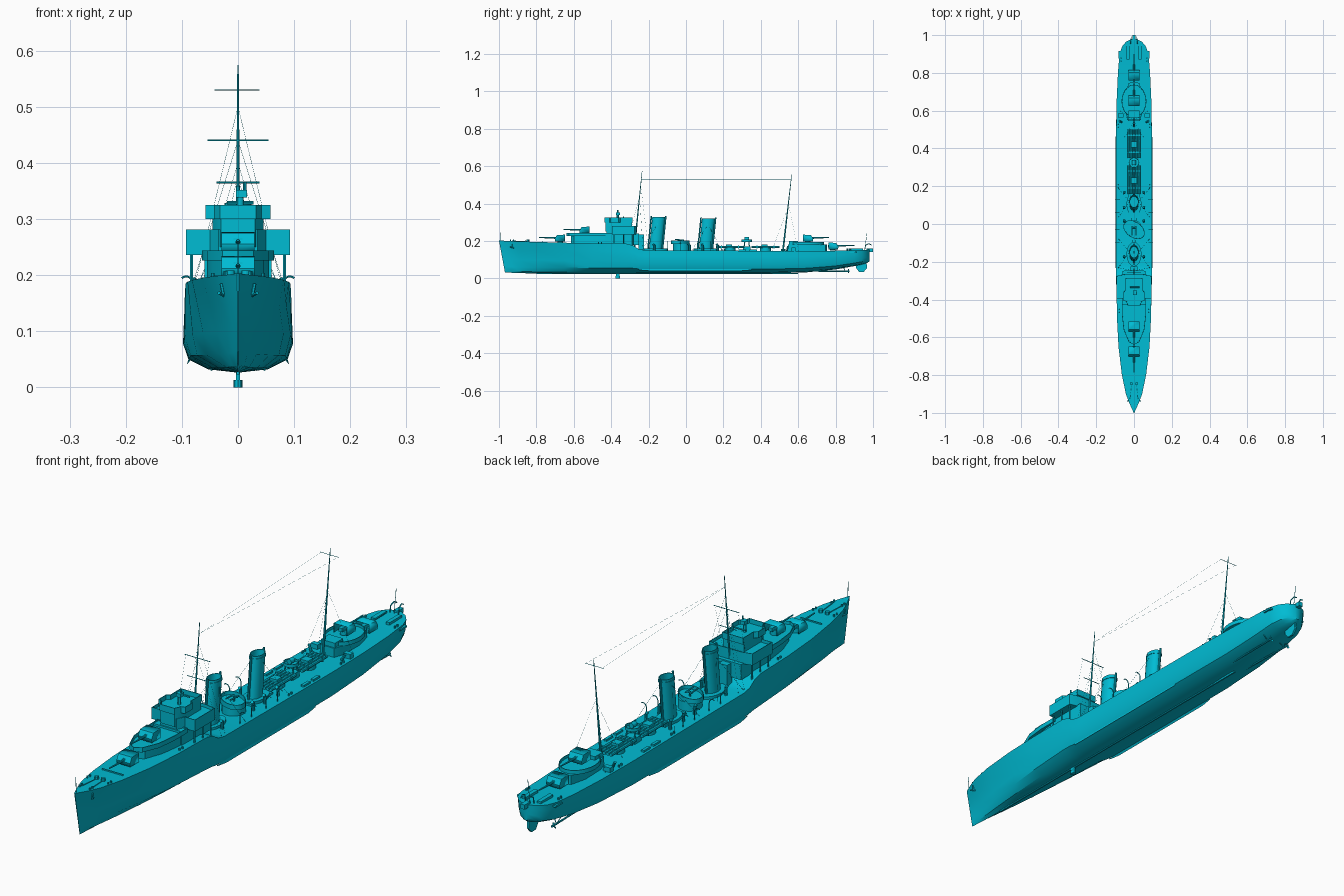
import bpy, bmesh, math
from math import sin, cos, pi
from mathutils import Vector, Matrix

if "Cube" in bpy.data.objects:
    bpy.data.objects.remove(bpy.data.objects["Cube"])

paint = bpy.data.materials.new("cyan_paint")
paint.diffuse_color = (0.0, 0.503, 0.658, 1)
paint.use_nodes = True
paint.node_tree.nodes["Principled BSDF"].inputs["Base Color"].default_value = paint.diffuse_color


def finish(name, bm):
    bmesh.ops.recalc_face_normals(bm, faces=bm.faces[:])
    me = bpy.data.meshes.new(name)
    bm.to_mesh(me)
    bm.free()
    me.materials.append(paint)
    ob = bpy.data.objects.new(name, me)
    bpy.context.collection.objects.link(ob)
    return ob


def add_box(bm, x0, x1, y0, y1, z0, z1):
    m = Matrix.Translation(((x0 + x1) / 2, (y0 + y1) / 2, (z0 + z1) / 2))
    bmesh.ops.create_cube(bm, size=1, matrix=m @ Matrix.Diagonal((x1 - x0, y1 - y0, z1 - z0, 1)))


def box(name, *b):
    bm = bmesh.new()
    add_box(bm, *b)
    return finish(name, bm)


def add_tube(bm, p, q, r, r2=None, n=8):
    p, q = Vector(p), Vector(q)
    d = q - p
    m = Matrix.Translation((p + q) / 2) @ d.to_track_quat('Z', 'Y').to_matrix().to_4x4()
    bmesh.ops.create_cone(bm, cap_ends=True, segments=n, radius1=r, radius2=r if r2 is None else r2,
                          depth=d.length, matrix=m)


def pipes(name, paths, r, n=8):
    bm = bmesh.new()
    for path in paths:
        for p, q in zip(path, path[1:]):
            add_tube(bm, p, q, r, n=n)
    return finish(name, bm)


def loft(name, rings, well=0.0, wall=0.003):
    """Skin closed rings; a well depth sinks the last cap inside a bulwark."""
    bm = bmesh.new()
    vs = [[bm.verts.new(p) for p in ring] for ring in rings]
    n = len(vs[0])
    for a, b in zip(vs, vs[1:]):
        for i in range(n):
            bm.faces.new((a[i], a[(i + 1) % n], b[(i + 1) % n], b[i]))
    bm.faces.new(vs[0])
    top = bm.faces.new(vs[-1])
    if well:
        bmesh.ops.recalc_face_normals(bm, faces=bm.faces[:])
        for t in (wall, .0003):
            bmesh.ops.inset_region(bm, faces=[top], thickness=t)
        for v in top.verts:
            v.co.z -= well
    return finish(name, bm)


def prism(name, outline, z0, z1, well=0.0):
    return loft(name, [[(x, y, z) for x, y in outline] for z in (z0, z1)], well)


def mirror(half):
    return half + [(-x, y) for x, y in reversed(half) if abs(x) > 1e-6]


def oval(cy, rx, ry, n=24, turn=0.0):
    pts = [(rx * cos(2 * pi * i / n), ry * sin(2 * pi * i / n)) for i in range(n)]
    return [(x * cos(turn) - y * sin(turn), cy + x * sin(turn) + y * cos(turn)) for x, y in pts]


# Hull: stations of y, deck half width, bilge half width, keel z, deck z
stations = [(-1, .0015, .001, .032, .203), (-.95, .024, .009, .03, .2), (-.9, .043, .019, .028, .198),
            (-.8, .064, .037, .027, .195), (-.65, .082, .062, .026, .191), (-.5, .09, .081, .026, .188),
            (-.32, .093, .094, .026, .186), (-.285, .094, .095, .026, .177), (-.255, .095, .096, .026, .158),
            (-.22, .095, .097, .026, .151), (.1, .095, .098, .026, .149), (.45, .095, .097, .027, .147),
            (.65, .092, .09, .033, .147), (.8, .085, .082, .048, .148), (.9, .077, .073, .066, .151),
            (.94, .063, .058, .074, .152), (.965, .042, .037, .081, .153), (.98, .012, .01, .09, .154)]
rings = []
for y, w, wb, zk, zd in stations:
    h = zd - zk
    prof = [(w, 1), (wb + (w - wb) * .55, .75), (wb, .42), (wb * .9, .19), (wb * .55, .05)]
    rake = .032 * max(0, min(1, (-.8 - y) / .2))
    half = [(x, y + rake * (1 - t), zk + t * h) for x, t in prof]
    rings.append(half + [(0, y + rake, zk)] + [(-x, b, c) for x, b, c in reversed(half)])
loft("hull", rings)
box("keel", -.003, .003, -.8, .6, .023, .03)

# Underwater gear
box("sonar_fairing", -.004, .004, -.375, -.355, .012, .03)
prism("sonar_dome", oval(-.365, .008, .013, 12), 0, .013)
rud = [(.905, .085), (.965, .09), (.968, .055), (.95, .035), (.925, .035), (.91, .055)]
loft("rudder", [[(x, y, z) for y, z in rud] for x in (-.004, .004)])
for s in (-1, 1):
    pipes("propeller_shaft", [[(s * .035, .6, .04), (s * .04, .875, .038)]], .0035)
    pipes("shaft_strut", [[(s * .04, .85, .038), (s * .02, .84, .065)], [(s * .04, .85, .038), (s * .055, .84, .068)]], .0015, 6)
    bm = bmesh.new()
    for k in range(3):
        m = Matrix.Translation((s * .04, .868, .038)) @ Matrix.Rotation(2 * pi * k / 3, 4, 'Y') @ Matrix.Translation((0, 0, .006)) @ Matrix.Rotation(.5, 4, 'Z')
        bmesh.ops.create_cube(bm, size=1, matrix=m @ Matrix.Diagonal((.008, .0015, .011, 1)))
    finish("propeller", bm)
    loft("bilge_keel", [[(s * .085, y, .048), (s * .088, y, .051), (s * (.086 + d), y, .046 - d)]
                        for y, d in ((-.25, .001), (-.2, .005), (.3, .005), (.35, .001))])
    # Anchors in the bow
    pipes("anchor", [[(s * .03, -.93, .185), (s * .026, -.93, .165)], [(s * .034, -.94, .168), (s * .024, -.92, .163)]], .003, 6)

# Forward gun deck and bridge
prism("forward_deckhouse", mirror([(0, -.615), (.022, -.6), (.045, -.53), (.055, -.45), (.058, -.27)]), .18, .228)
prism("gun_deck", mirror([(0, -.64), (.028, -.625), (.055, -.56), (.064, -.48), (.064, -.4)]), .226, .244, .012)
box("bridge_base", -.06, .06, -.43, -.25, .18, .24)
prism("bridge_wings", mirror([(0, -.425), (.035, -.425), (.05, -.395), (.093, -.395), (.093, -.275), (.05, -.265), (0, -.265)]), .236, .281, .012)
prism("wheelhouse", mirror([(0, -.43), (.03, -.43), (.045, -.4), (.045, -.29), (0, -.29)]), .25, .305)
prism("compass_platform", mirror([(0, -.435), (.032, -.435), (.042, -.41), (.058, -.405), (.058, -.36), (.045, -.35), (.045, -.285), (0, -.285)]), .3, .325, .018)
posts = [[(s * .083, y, .15), (s * .083, y, .24)] for s in (-1, 1) for y in (-.385, -.335, -.285)]
pipes("wing_posts", posts, .003, 6)
pipes("director_pedestal", [[(.004, -.365, .3), (.004, -.365, .345)]], .006, 12)
box("director", -.004, .016, -.375, -.352, .338, .352)
pipes("rangefinder", [[(-.02, -.335, .329), (.028, -.335, .329)]], .003)
pipes("director_sight", [[(.012, -.365, .35), (.012, -.365, .366)]], .003)


def gun(y, z, d, tag):
    """Shielded gun; d = -1 points forward, 1 points aft."""
    pipes(tag + "_pedestal", [[(0, y, z), (0, y, z + .02)]], .015, 16)
    side = [(.028, .008), (.03, .022), (.018, .042), (-.024, .044), (-.024, .008)]
    bm = bmesh.new()
    v = [[bm.verts.new((x, y + d * a, z + b)) for a, b in side] for x in (-.029, .029)]
    for i in (0, 1, 2):
        bm.faces.new((v[0][i], v[0][i + 1], v[1][i + 1], v[1][i]))
    bm.faces.new(v[0])
    bm.faces.new(v[1])
    sol = finish(tag + "_shield", bm).modifiers.new("plate", 'SOLIDIFY')
    sol.thickness = .002
    bm = bmesh.new()
    add_box(bm, -.008, .008, y - .025, y + .025, z + .018, z + .032)
    add_tube(bm, (0, y, z + .026), (0, y + d * .06, z + .027), .005, .004)
    add_tube(bm, (0, y + d * .06, z + .027), (0, y + d * .115, z + .029), .0035, .0026)
    finish(tag + "_barrel", bm)


gun(-.672, .19, -1, "gun_a")
gun(-.54, .233, -1, "gun_b")
gun(.65, .19, 1, "gun_x")
gun(.785, .148, 1, "gun_y")

# Aft gun deck
prism("aft_deckhouse", mirror([(0, .545), (.03, .545), (.042, .58), (.045, .68), (.03, .745), (0, .755)]), .14, .182)
prism("aft_gun_platform", oval(.65, .066, .088), .18, .196, .01)
box("aft_shelter", -.03, .03, .55, .6, .18, .2)

# Raked oval funnels with caps and steam pipes
for y0, z1, tag in ((-.165, .328, "fore"), (.102, .32, "aft")):
    def ring(z, k=1):
        return [(x, y, z) for x, y in oval(y0 + (z - .14) * .1, .024 * k, .034 * k)]
    lean = lambda y, z: (0, y + (z - .15) * .1, z)
    loft(tag + "_funnel", [ring(.14), ring(z1 - .015), ring(z1 - .015, 1.08), ring(z1 - .009, 1.08), ring(z1 - .009),
                           ring(z1), ring(z1, .9), ring(z1 - .03, .88)])
    prism(tag + "_funnel_casing", oval(y0 + .005, .04, .065, 16), .14, .16)
    pipes(tag + "_steam_pipes", [[lean(y0 + k, .15), lean(y0 + k, z1 + .006)] for k in (-.039, .039)], .004)
    pipes(tag + "_funnel_stays", [[(s * .024, y0 + .016, z1 - .03), (s * .085, y0 + k, .15)] for s in (-1, 1) for k in (-.07, .09)], .0004, 4)

# Midship gun tub
prism("midship_house", oval(-.025, .042, .045), .14, .185)
prism("midship_gun_tub", oval(-.03, .063, .042, turn=-.6), .183, .202, .014)
pipes("light_guns", [[(0, -.025, .185), (0, -.025, .207)], [(-.01, -.01, .205), (-.01, -.06, .208)],
                     [(.01, -.01, .205), (.01, -.06, .208)], [(-.013, -.02, .205), (.013, -.02, .205)]], .003)

# Torpedo tubes
for yc in (.235, .425):
    pipes("torpedo_turntable", [[(0, yc, .14), (0, yc, .163)]], .03, 20)
    pipes("torpedo_tubes", [[(x, yc - .075, .168), (x, yc + .075, .168)] for x in (-.028, -.014, 0, .014, .028)], .0065)
    box("torpedo_shelter", -.016, .016, yc - .02, yc + .012, .17, .182)
    for k in (-.045, .045):
        box("tube_strap", -.036, .036, yc + k - .003, yc + k + .003, .16, .176)

# Searchlight platform
box("searchlight_house", -.022, .022, .305, .345, .14, .17)
pipes("searchlight_tower", [[(a * .02, .325 + b * .015, .165), (a * .014, .325 + b * .01, .2)] for a in (-1, 1) for b in (-1, 1)], .003, 6)
prism("searchlight_tub", oval(.325, .028, .028, 16), .196, .208, .009)
pipes("searchlight", [[(0, .312, .211), (0, .336, .211)]], .01, 16)

# Masts, yards and rigging
fore = lambda z: Vector((0, -.272 + (z - .2) * .1, z))
main = lambda z: Vector((0, .518 + (z - .145) * .115, z))
for m, zb, zt, tag in ((fore, .15, .574, "foremast"), (main, .14, .555, "mainmast")):
    bm = bmesh.new()
    add_tube(bm, m(zb), m(zt), .005, .0012)
    finish(tag, bm)
dx = lambda x: Vector((x, 0, 0))
pipes("fore_yards", [[fore(z) - dx(a), fore(z) + dx(a)] for z, a in ((.365, .038), (.44, .054))], .0015, 6)
pipes("main_yard", [[main(.53) - dx(.042), main(.53) + dx(.038)]], .001, 6)
wires = [[fore(.53), main(.53) + dx(s * .036)] for s in (-1, 1)]
for s in (-1, 1):
    wires += [[fore(.5), (s * .085, -.2, .15)], [fore(.44), (s * .09, -.23, .155)], [fore(.44) + dx(s * .05), (s * .05, -.29, .28)],
              [main(.4), (s * .075, .6, .148)], [main(.38), (s * .05, .46, .148)]]
pipes("rigging", wires, .0003, 4)
pipes("flagstaffs", [[(0, -.99, .2), (0, -.992, .262)], [(0, .955, .15), (0, .968, .245)]], .001, 6)

# Deck fittings
for s in (-1, 1):
    for y in (-.1, -.03, .06, .13):
        arc = [(s * (.078 + .014 * (1 - cos(a))), y, .18 + .018 * sin(a)) for a in (0, .6, 1.2, 1.8, 2.2)]
        pipes("boat_davit", [[(s * .078, y, .145)] + arc], .0018, 6)
    for y, z in ((-.93, .198), (-.85, .195), (-.46, .187), (.2, .148), (.52, .147), (.87, .15)):
        x = s * (.022 if y < -.9 else .045 if y < -.8 else .078 if y < 0 else .083 if y < .6 else .068)
        pipes("bollards", [[(x, y + k, z - .005), (x, y + k, z + .009)] for k in (-.008, .008)], .0035)
    for y in (-.17, .02, .09, .17):
        pipes("ventilator", [[(s * .052, y, .145), (s * .052, y, .178), (s * .052, y - .008, .184)]], .006, 10)
    for y in (.3, .36):
        box("ready_locker", s * .08 - .006, s * .08 + .006, y - .02, y + .02, .145, .155)
    box("deck_winch", s * .07 - .015, s * .07 + .015, .565, .585, .145, .165)
    pipes("depth_charge_thrower", [[(s * .065, .54, .148), (s * .078, .545, .172)]], .005)
    box("depth_charge_rack", s * .032 - .008, s * .032 + .008, .87, .945, .15, .16)
    pipes("stern_davit", [[(s * .018, .955, .15), (s * .018, .96, .178), (s * .016, .978, .186), (s * .014, .992, .178)]], .0022, 6)
    box("propeller_guard", s * .077 - .006, s * .077 + .006, .875, .915, .137, .144)
    pipes("anchor_chain", [[(s * .02, -.93, .2), (s * .014, -.85, .198)]], .002, 6)
    pipes("capstan", [[(s * .014, -.845, .194), (s * .014, -.845, .208)]], .008, 12)
box("breakwater", -.045, .045, -.768, -.764, .19, .199)
box("amidships_casing", -.03, .03, .04, .17, .14, .157)
box("stern_roller", -.009, .009, .965, 1.0, .142, .16)
box("mast_house", -.018, .018, -.255, -.225, .14, .235)

bpy.ops.object.select_all(action='SELECT')
bpy.context.view_layer.objects.active = bpy.data.objects["hull"]
bpy.ops.object.shade_smooth_by_angle(angle=math.radians(30))
